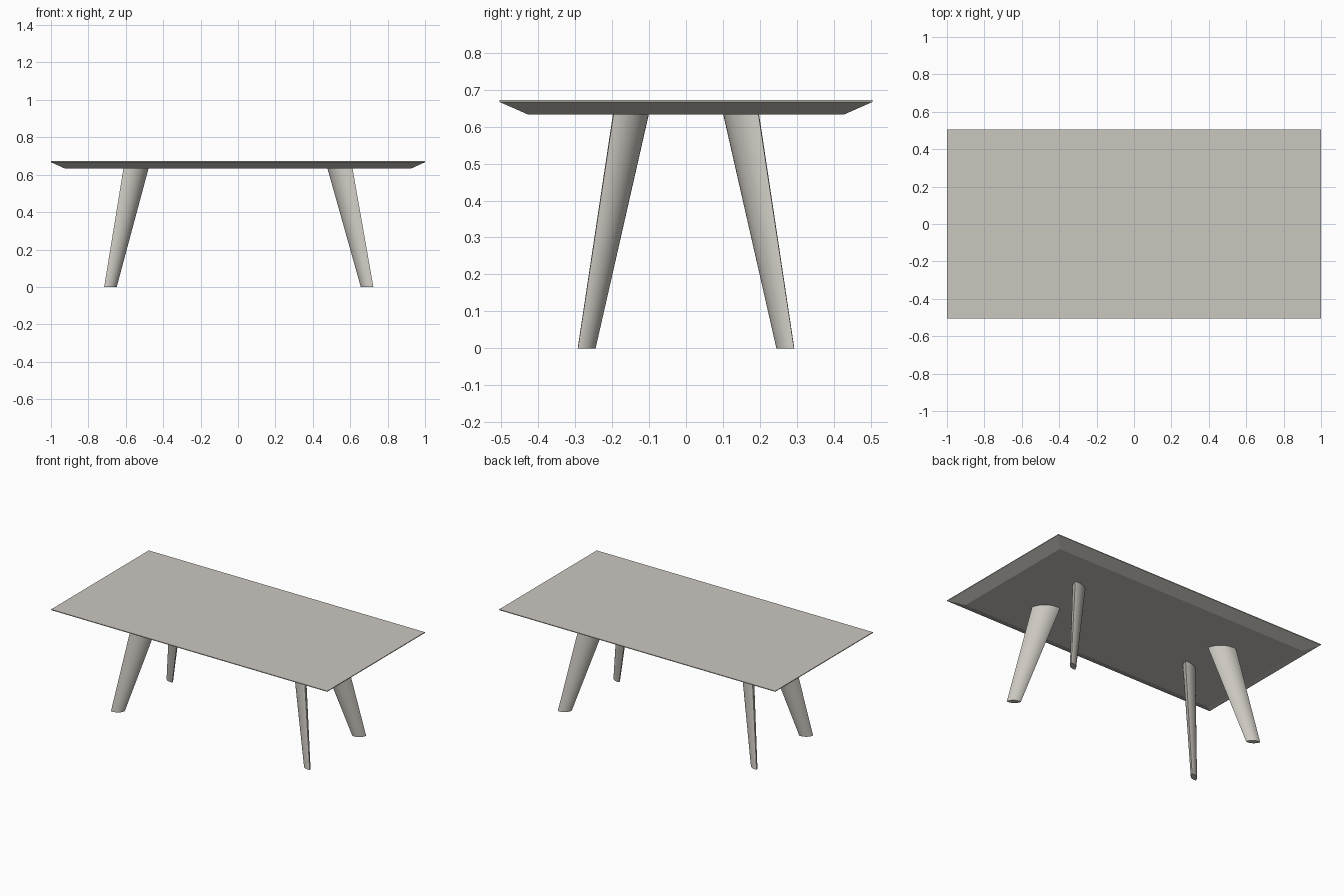
import bpy, bmesh, math
from mathutils import Vector

if "Cube" in bpy.data.objects:
    bpy.data.objects.remove(bpy.data.objects["Cube"])

stone = bpy.data.materials.new("warm grey")
stone.diffuse_color = (0.60, 0.57, 0.525, 1)
stone.use_nodes = True
stone.node_tree.nodes["Principled BSDF"].inputs["Base Color"].default_value = stone.diffuse_color


def loft(name, rings, smooth=False):
    """Skin a list of closed rings and cap both ends."""
    bm = bmesh.new()
    loops = [[bm.verts.new(p) for p in ring] for ring in rings]
    n = len(loops[0])
    for low, high in zip(loops, loops[1:]):
        for i in range(n):
            j = (i + 1) % n
            bm.faces.new((low[i], low[j], high[j], high[i]))
    bm.faces.new(loops[0][::-1])
    bm.faces.new(loops[-1])
    bmesh.ops.recalc_face_normals(bm, faces=bm.faces)
    mesh = bpy.data.meshes.new(name)
    bm.to_mesh(mesh)
    bm.free()
    obj = bpy.data.objects.new(name, mesh)
    bpy.context.collection.objects.link(obj)
    mesh.materials.append(stone)
    if smooth:
        bpy.ops.object.select_all(action='DESELECT')
        obj.select_set(True)
        bpy.context.view_layer.objects.active = obj
        bpy.ops.object.shade_smooth_by_angle(angle=math.radians(30))
    return obj


def rect(x, y, z):
    return [(-x, -y, z), (x, -y, z), (x, y, z), (-x, y, z)]


def lens(cx, cy, z, a, b, angle, steps=14):
    """Pointed oval made of two circular arcs, long axis turned by angle."""
    r = (a * a + b * b) / (2 * b)
    half = math.asin(a / r)
    pts = []
    for side in (1, -1):
        for i in range(steps):
            t = half * (1 - 2 * i / steps)
            u = side * r * math.sin(t)
            v = side * (r * math.cos(t) - (r - b))
            pts.append((cx + u * math.cos(angle) - v * math.sin(angle),
                        cy + u * math.sin(angle) + v * math.cos(angle), z))
    return pts


# Table top with a wide under-bevel
loft("table_top", [rect(0.925, 0.428, 0.633),
                   rect(1.0, 0.505, 0.667),
                   rect(1.0, 0.505, 0.672)])

# Four splayed, tapering legs with blades pointing to the corners
for sx, xname in ((-1, "left"), (1, "right")):
    for sy, yname in ((-1, "front"), (1, "back")):
        ang = math.radians(35) * sx * sy
        foot_x = 0.682 if sx < 0 else 0.69
        loft(f"{yname}_{xname}_leg",
             [lens(sx * foot_x, sy * 0.269, 0.0, 0.041, 0.017, ang),
              lens(sx * 0.545, sy * 0.149, 0.635, 0.082, 0.034, ang)],
             smooth=True)
